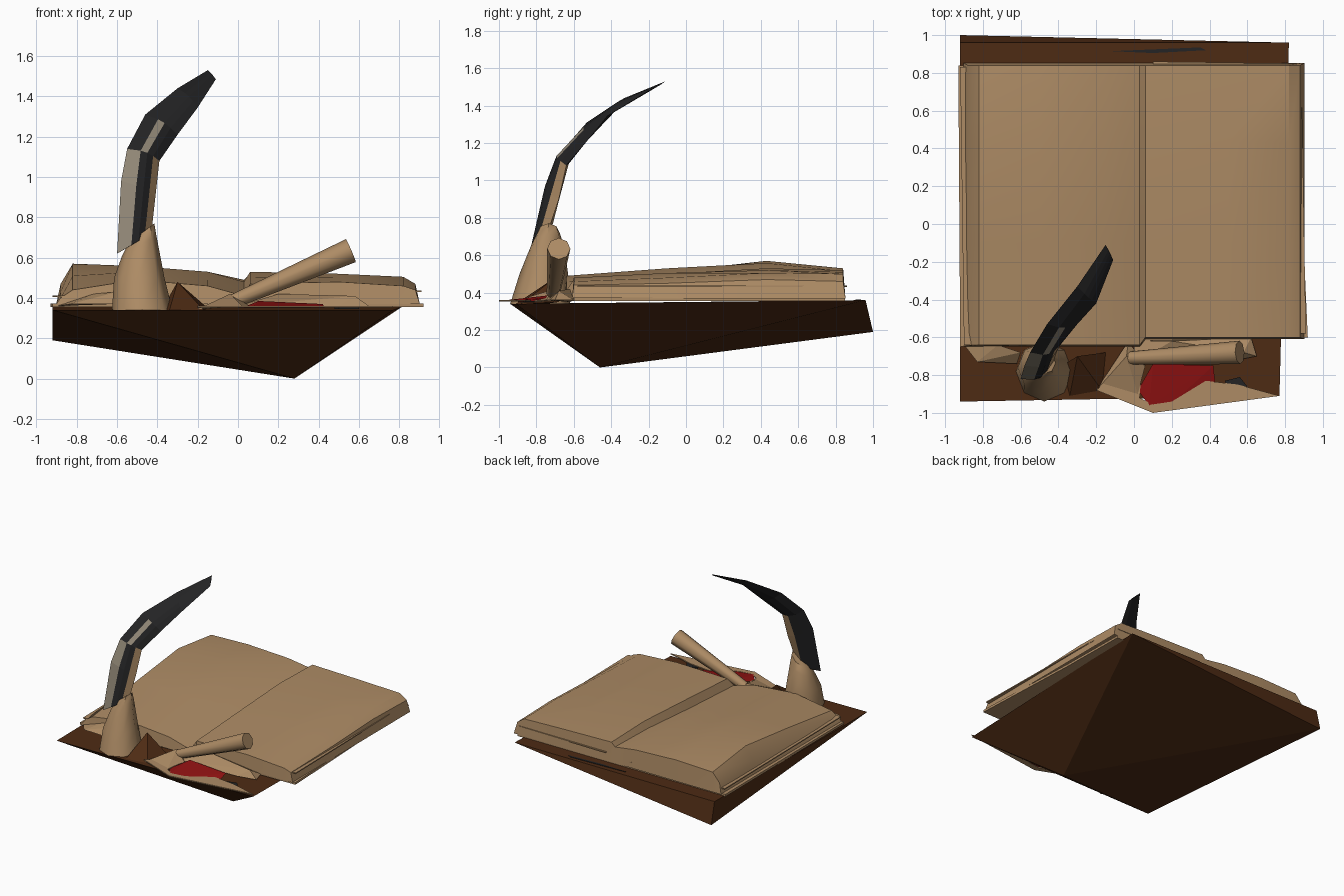
import bpy, bmesh, math
from mathutils import Vector

old = bpy.data.objects.get("Cube")
if old:
    bpy.data.objects.remove(old, do_unlink=True)


def material(name, rgb):
    m = bpy.data.materials.new(name)
    m.use_nodes = True
    m.diffuse_color = (*rgb, 1)
    m.node_tree.nodes["Principled BSDF"].inputs["Base Color"].default_value = (*rgb, 1)
    return m


PAPER = material("tan paper", (.42, .26, .13))
WOOD = material("dark wood", (.075, .024, .007))
BLACK = material("black feather", (.017, .017, .018))
GREY = material("grey feather", (.28, .24, .18))
RED = material("red wax", (.28, .006, .006))


def finish(name, bm, mats, smooth=None):
    bmesh.ops.recalc_face_normals(bm, faces=bm.faces)
    me = bpy.data.meshes.new(name)
    bm.to_mesh(me)
    bm.free()
    ob = bpy.data.objects.new(name, me)
    bpy.context.collection.objects.link(ob)
    for m in mats:
        me.materials.append(m)
    if smooth:
        bpy.ops.object.select_all(action='DESELECT')
        ob.select_set(True)
        bpy.context.view_layer.objects.active = ob
        bpy.ops.object.shade_smooth_by_angle(angle=math.radians(smooth))
    return ob


def hull(name, points, mat):
    bm = bmesh.new()
    for p in points:
        bm.verts.new(p)
    res = bmesh.ops.convex_hull(bm, input=bm.verts)
    inner = [g for g in res["geom_interior"] if isinstance(g, bmesh.types.BMVert)]
    bmesh.ops.delete(bm, geom=inner, context='VERTS')
    return finish(name, bm, [mat])


def plate(name, outline, z, thick, mat):
    bm = bmesh.new()
    f = bm.faces.new([bm.verts.new((x, y, z)) for x, y in outline])
    top = bmesh.ops.extrude_face_region(bm, geom=[f])["geom"]
    bmesh.ops.translate(bm, vec=(0, 0, thick),
                        verts=[g for g in top if isinstance(g, bmesh.types.BMVert)])
    return finish(name, bm, [mat])


def loft(bm, rings):
    rows = [[bm.verts.new(p) for p in r] for r in rings]
    n = len(rows[0])
    faces = []
    for i in range(len(rows) - 1):
        for j in range(n):
            k = (j + 1) % n
            faces.append((i, j, bm.faces.new(
                (rows[i][j], rows[i][k], rows[i + 1][k], rows[i + 1][j]))))
    bm.faces.new(rows[0])
    bm.faces.new(rows[-1])
    return faces


# Wooden table block, tapering to a point underneath
hull("table_block", [(-.92, -.94, .34), (.77, -.91, .34), (.82, .96, .36),
                     (-.92, .96, .36), (-.92, 1, .19), (.28, -.46, 0)], WOOD)

# Open book: a height grid of columns across and rows front to back
ys = (-.64, -.1, .43, .84)
columns = [(-.88, (.40, .43, .47, .45)), (-.82, (.44, .51, .57, .52)),
           (-.5, (.49, .53, .558, .53)), (-.15, (.46, .49, .53, .515)),
           (.03, (.41, .44, .48, .49)), (.06, (.47, .50, .53, .52)),
           (.5, (.48, .505, .52, .51)), (.82, (.46, .48, .505, .50)),
           (.88, (.44, .45, .47, .46))]
bm = bmesh.new()
grid = [[bm.verts.new((x, y + (.04 if x > .04 and y < -.5 else 0), z))
         for y, z in zip(ys, zs)] for x, zs in columns]
for a, b in zip(grid, grid[1:]):
    for j in range(len(ys) - 1):
        bm.faces.new((a[j], b[j], b[j + 1], a[j + 1]))
rim = [e for e in bm.edges if e.is_boundary]
skirt = bmesh.ops.extrude_edge_only(bm, edges=rim)["geom"]
for v in skirt:
    if isinstance(v, bmesh.types.BMVert):
        v.co = (v.co.x * 1.025, v.co.y * 1.015, .37)
finish("book_pages", bm, [PAPER], 25)

# Loose lower leaves and cover of the book
plate("book_cover", [(-.92, -.65), (0, -.62), (.92, -.6), (.88, .3), (.87, .85), (-.93, .84)],
      .355, .018, PAPER)
plate("loose_leaf_left", [(-.9, -.64), (-.1, -.64), (-.1, .85), (-.92, .83)], .405, .008, PAPER)
plate("loose_leaf_right", [(.1, -.59), (.91, -.58), (.89, .6), (.86, .85), (.1, .86)],
      .43, .008, PAPER)

# Faceted ink pot
bm = bmesh.new()
rings = []
for cx, cy, z, rx, ry in ((-.475, -.78, .34, .15, .16), (-.49, -.76, .5, .125, .13),
                          (-.49, -.74, .66, .085, .085), (-.48, -.735, .72, .065, .06)):
    rings.append([(cx + rx * math.cos(a), cy + ry * math.sin(a), z + .05 * math.cos(a) * (z > .6))
                  for a in (math.tau * k / 8 for k in range(8))])
loft(bm, rings)
finish("ink_pot", bm, [PAPER], 50)

# Curved feather: left edge, right edge and thickness of each section
sections = [((-.60, -.82, .62), (-.43, -.74, .72), .04),
            ((-.58, -.75, .98), (-.41, -.68, .90), .04),
            ((-.55, -.68, 1.14), (-.39, -.64, 1.08), .035),
            ((-.46, -.53, 1.31), (-.30, -.53, 1.21), .025),
            ((-.30, -.33, 1.44), (-.20, -.42, 1.345), .015),
            ((-.15, -.11, 1.53), (-.11, -.19, 1.485), .004)]
mids = [(Vector(l) + Vector(r)) / 2 for l, r, t in sections]
rings = []
for i, (l, r, t) in enumerate(sections):
    l, r = Vector(l), Vector(r)
    along = mids[min(i + 1, len(mids) - 1)] - mids[max(i - 1, 0)]
    out = (r - l).cross(along).normalized()

    def point(s, side):
        return l + (r - l) * s + out * (side * t * math.sin(math.pi * s))
    rings.append([l] + [point(s, 1) for s in (.35, .55, .75)] + [r]
                 + [point(s, -1) for s in (.7, .35)])
bm = bmesh.new()
for i, j, f in loft(bm, rings):
    if i < 2 and j in (3, 4):
        f.material_index = 1          # bare shaft side
    elif (i < 2 and j == 0) or (i == 2 and j == 1):
        f.material_index = 2          # grey streaks
finish("quill_feather", bm, [BLACK, PAPER, GREY])

# Rolled scroll leaning upwards, narrow at the near end
bm = bmesh.new()
a, b = Vector((-.02, -.71, .385)), Vector((.56, -.68, .635))
axis = (b - a).normalized()
up = Vector((0, 1, 0)).cross(axis).normalized()
side = axis.cross(up)
rings = [[c + (up * math.cos(k * math.tau / 8) + side * math.sin(k * math.tau / 8)) * rad
          for k in range(8)] for c, rad in ((a, .035), (b, .062))]
loft(bm, rings)
finish("scroll", bm, [PAPER], 50)

# Crumpled letter, wax and lumps lying along the front
plate("letter_front", [(-.2, -.88), (-.03, -.72), (.04, -.76), (.03, -.92), (.1, -.955),
                       (.2, -.94), (.38, -.83), (.55, -.85), (.77, -.91), (.1, -1)],
      .352, .008, PAPER)
hull("letter_fold", [(-.2, -.88, .345), (-.04, -.7, .42), (.06, -.75, .36),
                     (.02, -.9, .36), (-.03, -.62, .36)], PAPER)
hull("letter_back", [(0, -.62, .35), (0, -.74, .36), (.5, -.73, .36), (.58, -.68, .41),
                     (.65, -.7, .36), (.62, -.6, .36), (.2, -.62, .42)], PAPER)
hull("wax_pool", [(.02, -.88, .35), (.1, -.74, .385), (.42, -.75, .37), (.43, -.84, .35),
                  (.2, -.95, .355), (.08, -.96, .36)], RED)
hull("wood_lump", [(-.38, -.75, .34), (-.34, -.91, .34), (-.3, -.7, .48), (-.17, -.88, .34),
                   (-.15, -.68, .35)], WOOD)
hull("paper_scrap", [(-.9, -.64, .36), (-.83, -.73, .37), (-.62, -.74, .37), (-.6, -.68, .43),
                     (-.72, -.64, .42)], PAPER)

# Spilled ink
plate("ink_mark_front", [(.48, -.83), (.56, -.81), (.6, -.86), (.5, -.87)], .346, .008, BLACK)
plate("ink_mark_back", [(-.12, .915), (.35, .935), (.38, .92), (.1, .905)], .357, .006, BLACK)
